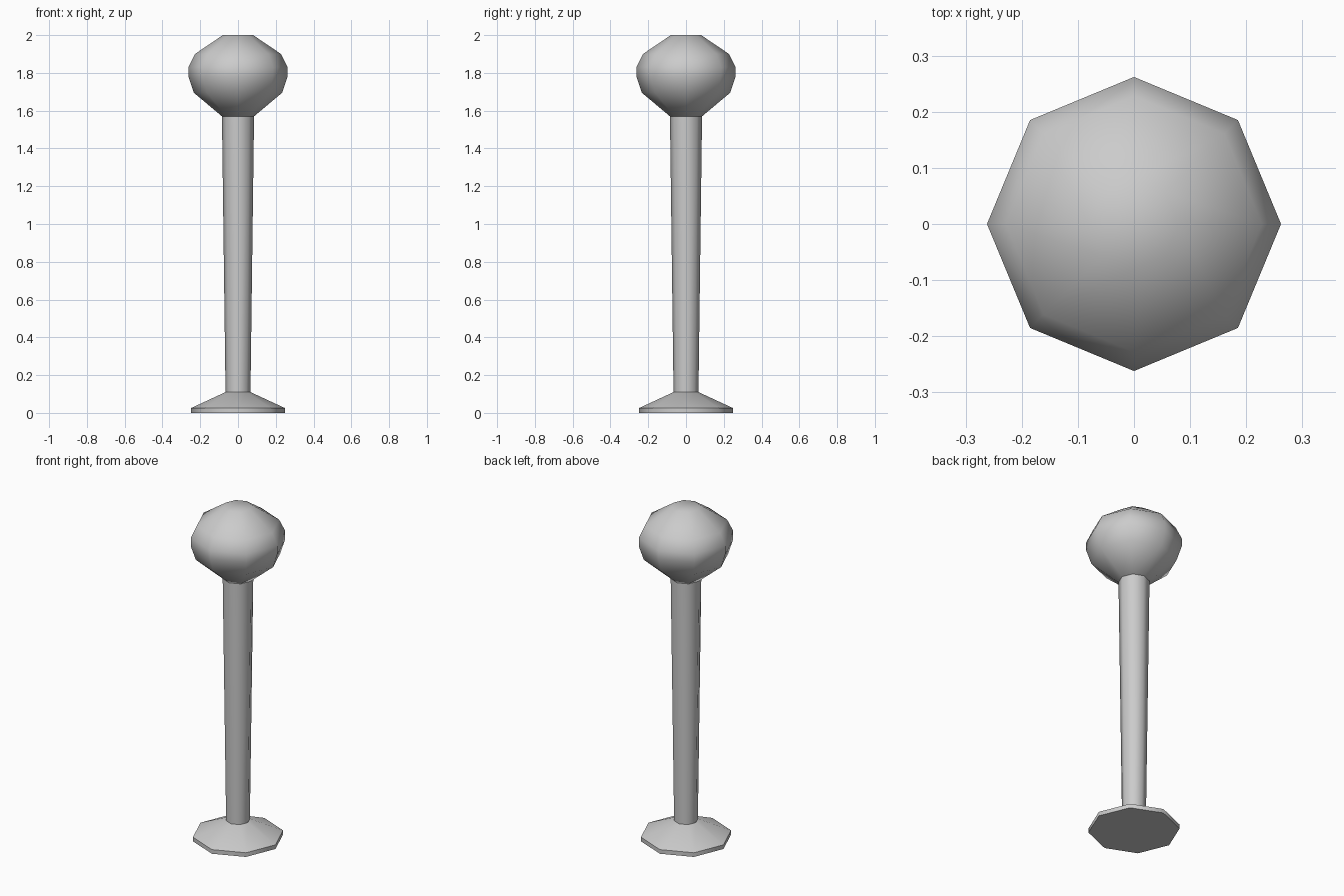
import bpy, bmesh, math

if "Cube" in bpy.data.objects:
    bpy.data.objects.remove(bpy.data.objects["Cube"])

SIDES = 8

def lathe(name, profile):
    """Revolve (radius, height) points into a closed eight-sided solid."""
    bm = bmesh.new()
    rings = [[bm.verts.new((r * math.cos(i * math.tau / SIDES),
                            r * math.sin(i * math.tau / SIDES), z))
              for i in range(SIDES)] for r, z in profile]
    for a, b in zip(rings, rings[1:]):
        for i in range(SIDES):
            j = (i + 1) % SIDES
            bm.faces.new((a[i], a[j], b[j], b[i]))
    bm.faces.new(rings[0][::-1])
    bm.faces.new(rings[-1])
    mesh = bpy.data.meshes.new(name)
    bm.to_mesh(mesh)
    bm.free()
    ob = bpy.data.objects.new(name, mesh)
    bpy.context.collection.objects.link(ob)
    bpy.ops.object.select_all(action='DESELECT')
    ob.select_set(True)
    bpy.context.view_layer.objects.active = ob
    bpy.ops.object.shade_smooth_by_angle(angle=math.radians(50))
    return ob

# Foot plate with sloping top
lathe("base", [(0.25, 0), (0.25, 0.025), (0.066, 0.11)])
# Slightly flared pole
lathe("pole", [(0.066, 0.11), (0.085, 1.57)])
# Faceted globe
lathe("globe", [(0.085, 1.57), (0.234, 1.695), (0.262, 1.78),
                (0.262, 1.83), (0.228, 1.90), (0.08, 2.0)])
